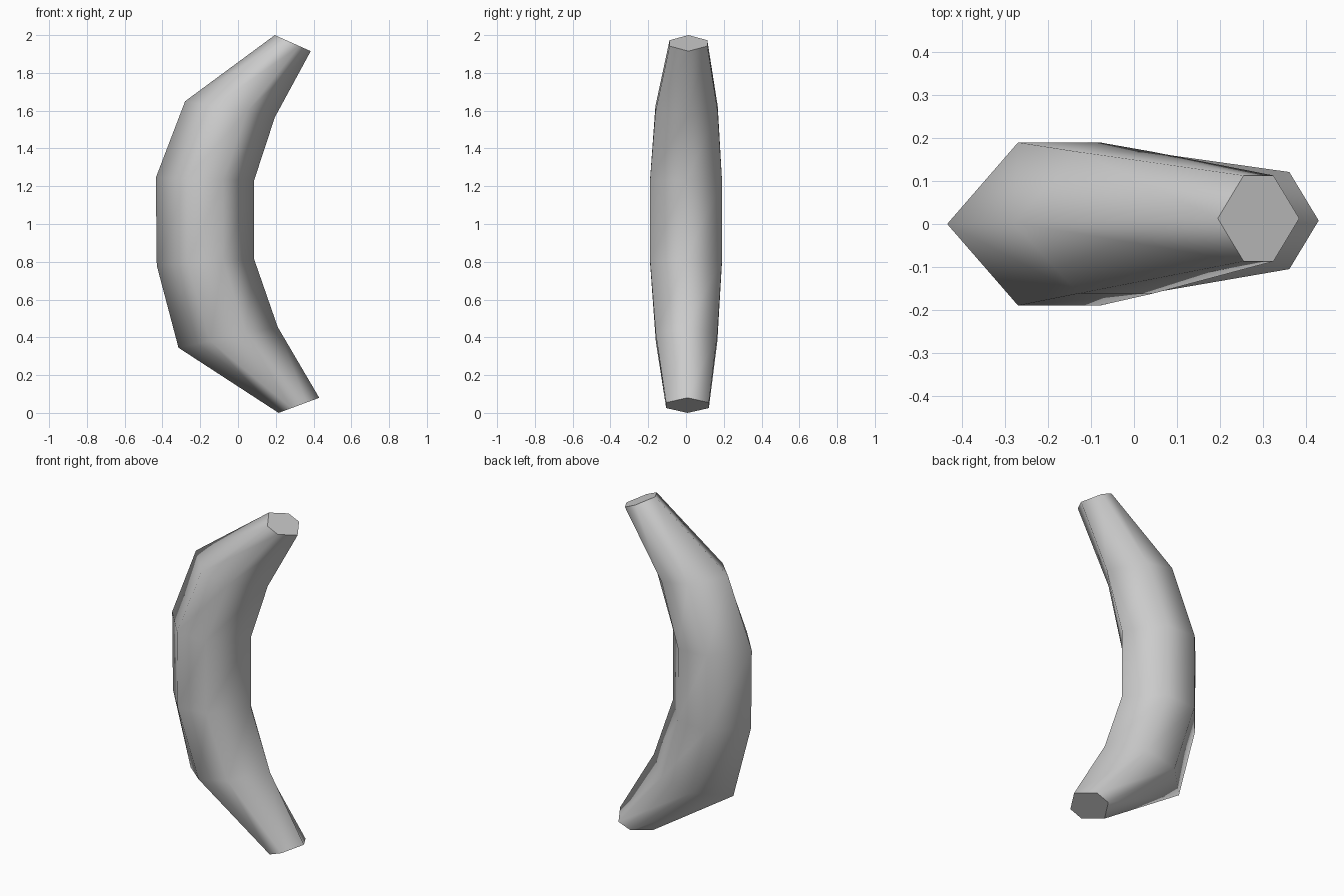
import bpy
import bmesh
from mathutils import Vector

cube = bpy.data.objects.get("Cube")
if cube:
    bpy.data.objects.remove(cube, do_unlink=True)

# One plain grey
grey = bpy.data.materials.new("Plain grey")
grey.use_nodes = True
colour = (0.6, 0.6, 0.6, 1)
grey.diffuse_color = colour
grey.node_tree.nodes["Principled BSDF"].inputs["Base Color"].default_value = colour

# Cross-sections, bottom to top: outer x, z, inner x, z, centre y, half width
sections = [
    (0.215, 0.0, 0.43, 0.08, 0.008, 0.113),
    (-0.315, 0.345, 0.21, 0.455, 0.003, 0.163),
    (-0.43, 0.78, 0.085, 0.815, 0, 0.19),
    (-0.435, 1.245, 0.085, 1.23, 0, 0.19),
    (-0.28, 1.65, 0.195, 1.565, 0.003, 0.165),
    (0.195, 2.0, 0.385, 1.915, 0.013, 0.1),
]
# Flattened hexagon: position along the outer-to-inner axis, side
hexagon = [(-1, 0), (-0.365, -1), (0.365, -1), (1, 0), (0.365, 1), (-0.365, 1)]

bm = bmesh.new()
rings = []
for ox, oz, ix, iz, cy, half in sections:
    outer, inner = Vector((ox, cy, oz)), Vector((ix, cy, iz))
    rings.append([bm.verts.new(outer.lerp(inner, (a + 1) / 2) + Vector((0, s * half, 0)))
                  for a, s in hexagon])

# Side skin, then both flat ends
for low, high in zip(rings, rings[1:]):
    for i in range(len(hexagon)):
        j = (i + 1) % len(hexagon)
        bm.faces.new((low[i], low[j], high[j], high[i]))
bm.faces.new(rings[0][::-1])
bm.faces.new(rings[-1])
bmesh.ops.recalc_face_normals(bm, faces=bm.faces)

mesh = bpy.data.meshes.new("banana")
bm.to_mesh(mesh)
bm.free()
mesh.materials.append(grey)
banana = bpy.data.objects.new("banana", mesh)
bpy.context.collection.objects.link(banana)

# Smooth skin with crisp ends
for face in mesh.polygons:
    face.use_smooth = len(face.vertices) == 4
